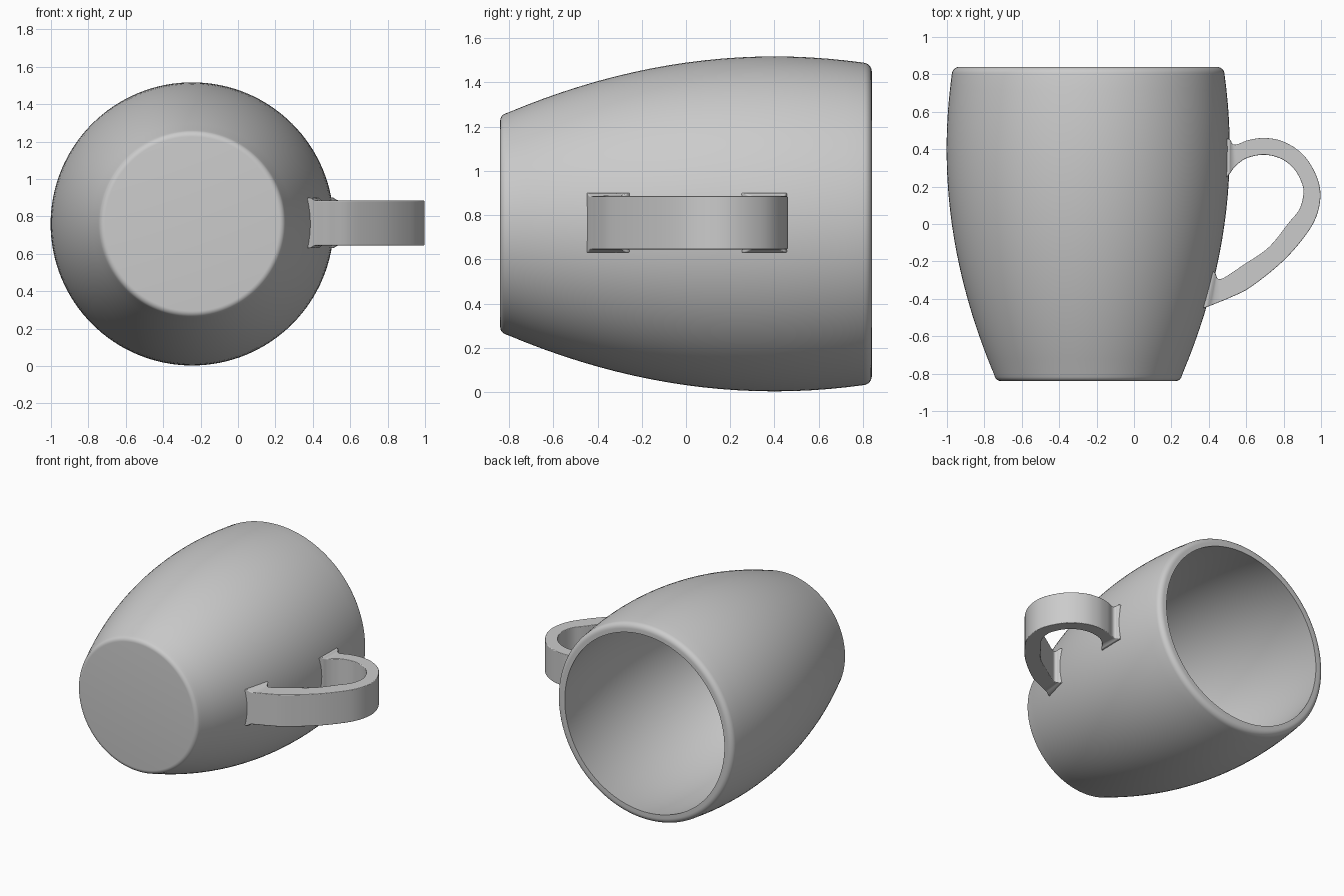
import bpy, bmesh, math
from mathutils import Vector

if "Cube" in bpy.data.objects:
    bpy.data.objects.remove(bpy.data.objects["Cube"])

CX, CZ = -0.245, 0.76      # axis of the cup, which lies along y
SEG = 128

grey = bpy.data.materials.new("plain grey")
grey.diffuse_color = (0.6, 0.6, 0.6, 1)
grey.use_nodes = True
grey.node_tree.nodes["Principled BSDF"].inputs["Base Color"].default_value = grey.diffuse_color


def make_object(name, bm):
    bmesh.ops.recalc_face_normals(bm, faces=bm.faces)
    mesh = bpy.data.meshes.new(name)
    bm.to_mesh(mesh)
    bm.free()
    mesh.materials.append(grey)
    obj = bpy.data.objects.new(name, mesh)
    bpy.context.collection.objects.link(obj)
    bpy.context.view_layer.objects.active = obj
    obj.select_set(True)
    return obj


def smooth(obj, angle):
    bpy.ops.object.select_all(action='DESELECT')
    obj.select_set(True)
    bpy.context.view_layer.objects.active = obj
    bpy.ops.object.shade_smooth_by_angle(angle=math.radians(angle))


def outer_radius(y):
    return 0.757 - 0.175 * (y - 0.4) ** 2


def arc(cy, cr, rad, a0, a1, n=6):
    angles = [math.radians(a0 + (a1 - a0) * i / n) for i in range(n + 1)]
    return [(cy + rad * math.cos(a), cr + rad * math.sin(a)) for a in angles]


# Cup: closed (y, radius) profile from the outer base, over the rim, to the inner floor
wall = 0.062
profile = [(-0.84, 0)]
profile += arc(-0.805, outer_radius(-0.805) - 0.037, 0.035, 180, 112)
profile += [(y, outer_radius(y)) for y in [-0.80 + 0.08 * i for i in range(20)]]
profile += arc(0.80, outer_radius(0.80) - 0.04, 0.04, 85, 0)
profile += [(0.84, outer_radius(0.84) - wall)]
profile += [(y, outer_radius(y) - wall) for y in [0.80 - 0.08 * i for i in range(19)]]
profile += arc(-0.68, outer_radius(-0.68) - wall - 0.1, 0.09, 110, 180)
profile += [(-0.77, 0)]

bm = bmesh.new()
rings = []
for y, r in profile:
    if r == 0:
        rings.append([bm.verts.new((CX, y, CZ))])
    else:
        rings.append([bm.verts.new((CX + r * math.cos(2 * math.pi * k / SEG), y,
                                    CZ + r * math.sin(2 * math.pi * k / SEG)))
                      for k in range(SEG)])
for a, b in zip(rings, rings[1:]):
    for k in range(SEG):
        j = (k + 1) % SEG
        if len(a) == 1:
            bm.faces.new((a[0], b[k], b[j]))
        elif len(b) == 1:
            bm.faces.new((a[k], a[j], b[0]))
        else:
            bm.faces.new((a[k], a[j], b[j], b[k]))
smooth(make_object("cup_body", bm), 35)

# Handle: matching outer and inner edge points, flared where it meets the cup
pairs = [
    (.485, .46, .485, .24), (.515, .45, .513, .27), (.525, .43, .53, .295),
    (.55, .425, .56, .325), (.61, .448, .61, .355), (.70, .46, .70, .37),
    (.80, .44, .79, .347), (.90, .375, .855, .295), (.97, .27, .895, .225),
    (.997, .16, .906, .165), (.975, .04, .885, .08), (.91, -.07, .83, .01),
    (.79, -.205, .72, -.125), (.62, -.34, .58, -.222), (.51, -.395, .485, -.285),
    (.45, -.42, .45, -.293), (.40, -.44, .435, -.265), (.37, -.45, .41, -.245)]


def catmull_rom(points, steps):
    pts = [Vector(p) for p in points]
    pts = [2 * pts[0] - pts[1]] + pts + [2 * pts[-1] - pts[-2]]
    out = []
    for p0, p1, p2, p3 in zip(pts, pts[1:], pts[2:], pts[3:]):
        for i in range(steps):
            t = i / steps
            out.append(0.5 * (2 * p1 + (p2 - p0) * t
                              + (2 * p0 - 5 * p1 + 4 * p2 - p3) * t ** 2
                              + (3 * p1 - p0 - 3 * p2 + p3) * t ** 3))
    return out + [pts[-2]]


def half_height(x, y):
    gap = max(0.0, x - CX - outer_radius(y))
    return 0.12 + 0.015 * max(0.0, 1 - gap / 0.03) ** 2


bm = bmesh.new()
rings = []
for ox, oy, ix, iy in catmull_rom(pairs, 6):
    ho, hi = half_height(ox, oy), half_height(ix, iy)
    rings.append([bm.verts.new(p) for p in (
        (ox, oy, 0.765 - ho), (ox, oy, 0.765 + ho),
        (ix, iy, 0.765 + hi), (ix, iy, 0.765 - hi))])
for a, b in zip(rings, rings[1:]):
    for k in range(4):
        j = (k + 1) % 4
        bm.faces.new((a[k], a[j], b[j], b[k]))
bm.faces.new(rings[0])
bm.faces.new(rings[-1])
handle = make_object("handle", bm)
bevel = handle.modifiers.new("soft edges", 'BEVEL')
bevel.width = 0.014
bevel.segments = 3
bevel.limit_method = 'ANGLE'
bevel.angle_limit = math.radians(50)
smooth(handle, 50)
